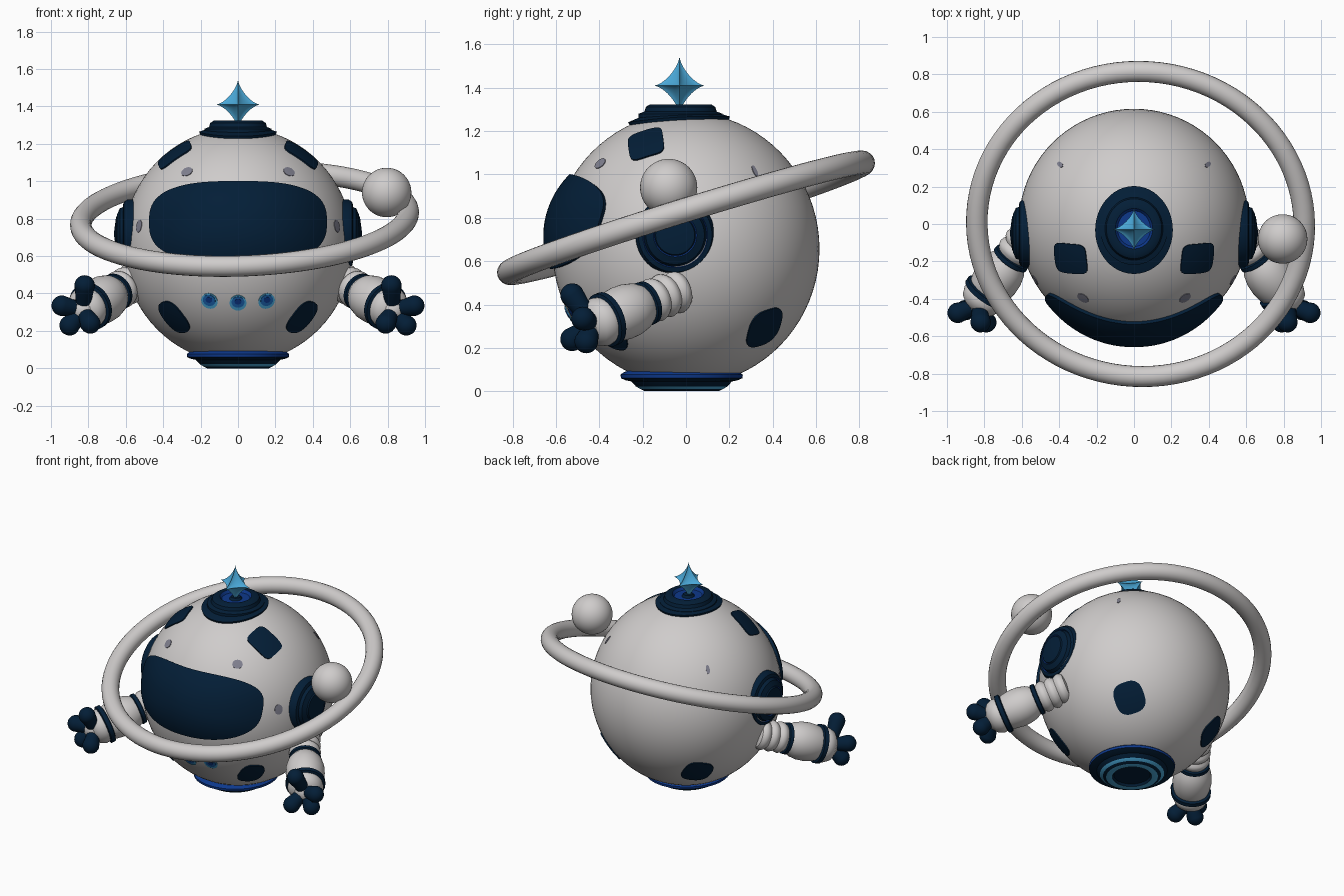
import bpy, bmesh
from math import sin, cos, pi, radians, sqrt
from mathutils import Vector, Matrix

cube = bpy.data.objects.get("Cube")
if cube:
    bpy.data.objects.remove(cube, do_unlink=True)


def material(name, rgb):
    m = bpy.data.materials.new(name)
    m.use_nodes = True
    m.diffuse_color = (*rgb, 1)
    shader = next(n for n in m.node_tree.nodes if n.type == 'BSDF_PRINCIPLED')
    shader.inputs["Base Color"].default_value = (*rgb, 1)
    shader.inputs["Roughness"].default_value = 0.5
    return m


WHITE, NAVY, BLUE, AZURE, SKY, GREY = range(6)
MATS = [material("shell white", (.625, .605, .60)), material("navy", (.001, .013, .038)),
        material("deep blue", (.004, .04, .26)), material("azure", (.012, .13, .45)),
        material("sky blue", (.07, .40, .70)), material("sensor grey", (.22, .22, .28))]
CENTRE = Vector((0, 0, .657))
R = .616
TALL = 1.023


def finish(name, bm, colour=None, angle=35):
    """Turn a bmesh into a smooth-shaded object; one colour or per-face indices."""
    bmesh.ops.recalc_face_normals(bm, faces=bm.faces)
    used = [colour] if colour is not None else sorted({f.material_index for f in bm.faces})
    for f in bm.faces:
        f.smooth = True
        f.material_index = 0 if colour is not None else used.index(f.material_index)
    me = bpy.data.meshes.new(name)
    bm.to_mesh(me)
    bm.free()
    for i in used:
        me.materials.append(MATS[i])
    me.set_sharp_from_angle(angle=radians(angle))
    ob = bpy.data.objects.new(name, me)
    bpy.context.collection.objects.link(ob)


def skin(bm, rings, colours):
    """Bridge neighbouring vertex rings; single-vertex rings become fans."""
    for a, b, c in zip(rings, rings[1:], colours):
        n = max(len(a), len(b))
        for i in range(n):
            j = (i + 1) % n
            quad = [a[i % len(a)], a[j % len(a)], b[j % len(b)], b[i % len(b)]]
            bm.faces.new(list(dict.fromkeys(quad))).material_index = c


def lathe(name, profile, loc, axis=(0, 0, 1), sy=1, seg=48):
    """Revolve (radius, height, colour) points around an axis."""
    q = Vector(axis).to_track_quat('Z', 'Y')
    bm = bmesh.new()
    rings = []
    for r, h, _ in profile:
        turns = [2 * pi * i / seg for i in range(seg)] if r > 0 else [0]
        rings.append([bm.verts.new(Vector(loc) + q @ Vector((r * cos(t), r * sy * sin(t), h)))
                      for t in turns])
    skin(bm, rings, [p[2] for p in profile])
    finish(name, bm)


def sphere(name, loc, r, colour, seg=48, tall=1):
    bm = bmesh.new()
    bmesh.ops.create_uvsphere(bm, u_segments=seg, v_segments=seg // 2, radius=r,
                              matrix=Matrix.Translation(loc) @ Matrix.Diagonal((1, 1, tall, 1)))
    finish(name, bm, colour)


def patch(name, d, w, h, colour, power=2, turn=0, lift=.007, bulge=0, shift=0, seg=48, rows=5):
    """Rounded plate that hugs the body, facing direction d."""
    d = Vector(d).normalized()
    side = Vector((0, 0, 1)).cross(d).normalized()
    up = d.cross(side)
    bm = bmesh.new()
    rings = []
    for k in range(rows + 2):
        s = min(k / rows, 1)
        radius = R + lift + bulge * (1 - s * s) if k <= rows else R - .02
        ring = []
        for i in range(seg if k else 1):
            t = 2 * pi * i / seg
            c, n = cos(t), sin(t)
            f = s / (abs(c) ** power + abs(n) ** power) ** (1 / power)
            x, y = f * c * w, f * n * h
            u = x * cos(turn) - y * sin(turn)
            v = x * sin(turn) + y * cos(turn) + shift
            p = (side * u + up * v + d * sqrt(R * R - u * u - v * v)).normalized() * radius
            p.z *= TALL
            ring.append(bm.verts.new(CENTRE + p))
        rings.append(ring)
    skin(bm, rings, [colour] * (rows + 1))
    finish(name, bm)


def surface(x, y, z):
    """Direction from the body centre to a point on its shell."""
    return Vector((x, y, (z - CENTRE.z) / TALL))


# Body and visor
sphere("body", CENTRE, R, WHITE, 80, TALL)
patch("visor", (0, -1, 0), .462, .208, NAVY, power=2.8, lift=.018, bulge=.03, shift=.119,
      seg=96, rows=14)

# Top cap: flush collar with a stepped stack on it
patch("cap_collar", (0, -.055, 1), .203, .23, NAVY, lift=.014)
lathe("top_cap", [(.18, 1.22, NAVY), (.18, 1.28, NAVY), (.155, 1.29, NAVY), (.148, 1.312, NAVY),
                  (.13, 1.324, NAVY), (.10, 1.324, BLUE), (.088, 1.305, BLUE),
                  (.04, 1.305, NAVY), (.03, 1.32, NAVY), (0, 1.32, NAVY)], (0, -.025, 0), sy=1.08)

# Base with stepped rings
lathe("base", [(.23, .10, BLUE), (.262, .086, BLUE), (.274, .076, BLUE), (.272, .06, NAVY),
               (.25, .05, NAVY), (.225, .045, NAVY), (.205, .022, SKY), (.185, .01, NAVY),
               (.165, 0, SKY), (.125, 0, NAVY), (.115, .014, NAVY), (0, .014, NAVY)],
      (0, -.02, 0), sy=1.03)

# Star on the cap: an octahedron pulled into a concave six-pointed shape
bm = bmesh.new()
bmesh.ops.create_uvsphere(bm, u_segments=4, v_segments=2, radius=1)
bmesh.ops.subdivide_edges(bm, edges=bm.edges, cuts=9, use_grid_fill=True)
for v in bm.verts:
    v.co = Vector([abs(c) ** 1.42 * (1 if c > 0 else -1) * s
                   for c, s in zip(v.co, (.115, .115, .132))]) + Vector((0, -.03, 1.41))
finish("star", bm, SKY, 40)

# Tilted orbit ring and its moon
bpy.ops.mesh.primitive_torus_add(major_radius=.854, minor_radius=.056, major_segments=96,
                                 minor_segments=20, location=(.035, 0, .80),
                                 rotation=(radians(17.2), radians(-2.4), 0))
ring = bpy.context.object
ring.name = "orbit_ring"
ring.scale.x = 1.026
ring.data.materials.append(MATS[WHITE])
bpy.ops.object.shade_smooth()
sphere("moon", (.795, -.08, .94), .132, WHITE)

# Chest buttons: bright rim, azure lens set high, deep blue core
for i, x in enumerate((-.155, 0, .155)):
    d = surface(x, -.53, .355)
    patch(f"button_rim_{i}", d, .045, .045, SKY, lift=.004, seg=24, rows=2)
    patch(f"button_lens_{i}", d, .034, .032, AZURE, lift=.007, shift=.006, seg=24, rows=2)
    patch(f"button_core_{i}", d, .018, .016, BLUE, lift=.009, shift=.01, seg=24, rows=2)

# Mirrored parts
for s, label in ((1, "left"), (-1, "right")):
    patch(f"{label}_top_plate", surface(s * .34, -.185, 1.144), .083, .102, NAVY, 5, s * .48)
    patch(f"{label}_front_plate", surface(s * .34, -.34, .275), .08, .102, NAVY, 2.6, s * -.25)
    patch(f"{label}_back_plate", surface(s * .34, .36, .295), .096, .103, NAVY, 2.8, s * .3)
    patch(f"{label}_brow_sensor", surface(s * .29, -.42, 1.075), .034, .029, GREY, lift=.003, seg=20)
    patch(f"{label}_cheek_sensor", surface(s * .53, -.30, .76), .028, .033, GREY, lift=.003, seg=20)
    patch(f"{label}_back_sensor", surface(s * .41, .33, 1.03), .012, .03, GREY, lift=.003, seg=20)

    # Ear disc
    lathe(f"{label}_ear", [(.183, .50, NAVY), (.183, .59, NAVY), (.17, .61, NAVY), (.15, .616, BLUE),
                           (.145, .606, NAVY), (.135, .632, NAVY), (.10, .648, BLUE), (.095, .643, NAVY),
                           (.09, .652, NAVY), (0, .664, NAVY)], (0, -.05, .72), (s, 0, 0))

    # Arm: ribbed sleeve, cuff band, padded forearm, wrist band and palm
    profile = [(0, -.06, WHITE)]
    for k in range(3):
        for a, r in enumerate((.088, .099, .103, .099)):
            profile.append((r, -.03 + k * .062 + a * .0155, WHITE))
    profile += [(.088, .158, NAVY), (.102, .162, NAVY), (.104, .185, NAVY), (.094, .19, WHITE),
                (.112, .22, WHITE), (.124, .27, WHITE), (.126, .32, WHITE), (.118, .375, WHITE),
                (.112, .392, NAVY), (.128, .398, NAVY), (.128, .425, NAVY), (.112, .43, WHITE),
                (.116, .45, WHITE), (.10, .49, WHITE), (.06, .52, WHITE), (0, .53, WHITE)]
    lathe(f"{label}_arm", profile, (s * .56, -.05, .46), (s * .554, -.771, -.313))
    palm = Vector((s * .828, -.43, .312))
    sphere(f"{label}_palm", palm, .072, WHITE, 24)

    # Fingers: fat capsules fanning out of the palm
    for i, tip in enumerate(((.82, -.525, .443), (.942, -.475, .335),
                             (.90, -.46, .23), (.79, -.525, .24))):
        tip = Vector((s * tip[0], tip[1], tip[2]))
        length = (tip - palm).length
        dome = [(.055 * cos(a * pi / 12), length + .055 * sin(a * pi / 12), NAVY) for a in range(6)]
        lathe(f"{label}_finger_{i}", [(0, 0, NAVY), (.04, .01, NAVY), (.045, length * .55, NAVY)]
              + dome + [(0, length + .055, NAVY)], palm, tip - palm, seg=20)
